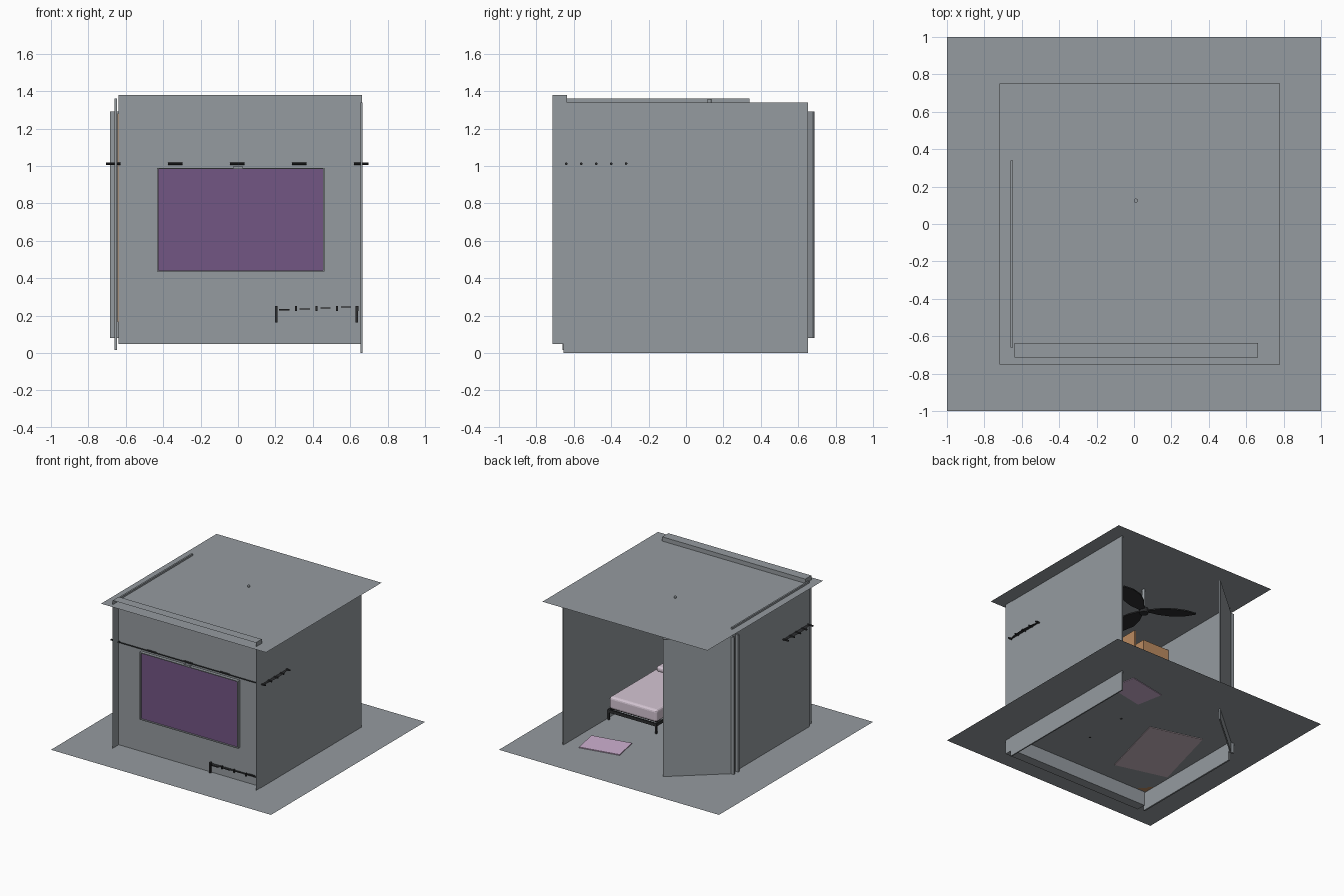
import bpy, bmesh, math
from mathutils import Matrix, Vector

if "Cube" in bpy.data.objects:
    bpy.data.objects.remove(bpy.data.objects["Cube"])


def mat(name, r, g, b):
    m = bpy.data.materials.new(name)
    m.diffuse_color = (r, g, b, 1)
    m.use_nodes = True
    m.node_tree.nodes["Principled BSDF"].inputs["Base Color"].default_value = m.diffuse_color
    return m


GREY = mat("wall grey", 0.30, 0.328, 0.35)
PURPLE = mat("window purple", 0.17, 0.092, 0.23)
BLACK = mat("black metal", 0.025, 0.026, 0.028)
PINK = mat("bedding pink", 0.66, 0.56, 0.65)
LILAC = mat("small rug lilac", 0.62, 0.44, 0.64)
ROSE = mat("large rug rose", 0.60, 0.48, 0.54)
BROWN = mat("wood brown", 0.50, 0.26, 0.12)


def finish(name, bm, material):
    me = bpy.data.meshes.new(name)
    bm.to_mesh(me)
    bm.free()
    me.materials.append(material)
    ob = bpy.data.objects.new(name, me)
    bpy.context.collection.objects.link(ob)
    return ob


def box(name, x, y, z, material, bevel=0, drop=None, angle=0):
    """Box from ranges; drop removes the face with that normal; angle turns about own centre."""
    bm = bmesh.new()
    bmesh.ops.create_cube(bm, size=1)
    bmesh.ops.scale(bm, verts=bm.verts, vec=(x[1] - x[0], y[1] - y[0], z[1] - z[0]))
    if drop:
        bm.normal_update()
        gone = [f for f in bm.faces if f.normal.dot(Vector(drop)) > 0.9]
        bmesh.ops.delete(bm, geom=gone, context='FACES')
    ob = finish(name, bm, material)
    ob.location = (sum(x) / 2, sum(y) / 2, sum(z) / 2)
    ob.rotation_euler.z = angle
    if bevel:
        mod = ob.modifiers.new("round", 'BEVEL')
        mod.width, mod.segments = bevel, 3
    return ob


def plane(name, x, y, z, material):
    bm = bmesh.new()
    bm.faces.new([bm.verts.new(p) for p in
                  ((x[0], y[0], z), (x[1], y[0], z), (x[1], y[1], z), (x[0], y[1], z))])
    return finish(name, bm, material)


def rod(name, a, b, r, material, sides=8):
    a, b = Vector(a), Vector(b)
    d = b - a
    bm = bmesh.new()
    bmesh.ops.create_cone(bm, cap_ends=True, segments=sides, radius1=r, radius2=r, depth=d.length)
    rot = d.to_track_quat('Z', 'Y').to_matrix().to_4x4()
    bmesh.ops.transform(bm, verts=bm.verts, matrix=Matrix.Translation((a + b) / 2) @ rot)
    return finish(name, bm, material)


FLOOR, ROOF = 0.165, 1.345

# shell of the room: the walls run through the floor, the back is open
plane("floor", (-1, 1), (-1, 1), FLOOR, GREY)
plane("roof", (-0.72, 0.78), (-0.75, 0.75), ROOF, GREY)
box("right_wall", (0.655, 0.665), (-0.656, 0.652), (0, 1.34), GREY)
box("left_wall", (-0.659, -0.646), (-0.66, 0.34), (0.015, 1.36), GREY)
box("front_wall", (-0.638, 0.662), (-0.715, -0.637), (0.048, 1.38), GREY, drop=(0, -1, 0))

# window with a frame
box("window_pane", (-0.425, 0.455), (-0.648, -0.632), (0.44, 0.983), PURPLE)
for i, (x, z) in enumerate((((-0.433, -0.425), (0.436, 0.99)), ((0.455, 0.463), (0.436, 0.99)),
                            ((-0.425, 0.455), (0.436, 0.441)), ((-0.425, 0.455), (0.983, 0.99)))):
    box(f"window_frame_{i}", x, (-0.662, -0.63), z, GREY)
box("window_latch", (-0.025, 0.025), (-0.66, -0.64), (0.985, 1.0), GREY)

# open door and its post
a, b = Vector((-0.655, 0.35)), Vector((-0.27, 0.682))
c, d = (a + b) / 2, b - a
box("door", (c.x - d.length / 2, c.x + d.length / 2), (c.y - 0.005, c.y + 0.005),
    (0.08, 1.29), GREY, angle=math.atan2(d.y, d.x))
box("door_post_outer", (-0.685, -0.66), (0.285, 0.30), (0.08, 1.29), GREY)
box("door_post_inner", (-0.685, -0.64), (0.34, 0.355), (0.08, 1.29), GREY)

# hanging rack: thin flat strips joined at the ends, with thicker sleeves
for j in range(5):
    y = -0.64 + 0.08 * j
    plane(f"rack_strip_{j}", (-0.69, 0.69), (y - 0.012, y + 0.012), 1.012, BLACK)
    for i in range(5):
        x = -0.667 + 0.3315 * i
        rod(f"rack_sleeve_{j}_{i}", (x - 0.04, y, 1.012), (x + 0.04, y, 1.012), 0.007, BLACK, 8)
for side in (-1, 1):
    bm = bmesh.new()
    pts = [(0.655, -0.31), (0.655, -0.65)] + [
        (0.675 + 0.022 * math.sin(math.pi * t / 6), -0.65 + 0.34 * t / 6) for t in range(7)]
    bm.faces.new([bm.verts.new((side * x, y, 1.012)) for x, y in pts])
    finish("rack_end", bm, BLACK)

# bed: legs, rails, slats, mattress and pillow
for x in (0.205, 0.635):
    for y in (-0.652, -0.27, 0.095):
        box("bed_leg", (x - 0.006, x + 0.006), (y - 0.006, y + 0.006), (0.162, 0.25), BLACK)
    box("bed_side_rail", (x - 0.006, x + 0.006), (-0.655, 0.1), (0.225, 0.25), BLACK)
box("bed_foot_rail", (0.2, 0.64), (0.089, 0.101), (0.225, 0.25), BLACK)
plane("bed_head_strip", (0.2, 0.64), (-0.658, -0.63), 0.24, BLACK)
for i in range(4):
    x = 0.255 + 0.11 * i
    box("bed_head_bar", (x - 0.035, x + 0.02), (-0.658, -0.645), (0.228 + 0.005 * i, 0.234 + 0.005 * i), BLACK)
    box("bed_head_stud", (x + 0.05, x + 0.06), (-0.658, -0.645), (0.225, 0.25), BLACK)
for i in range(8):
    y = -0.58 + i * 0.088
    box("bed_slat", (0.205, 0.635), (y - 0.02, y + 0.02), (0.237, 0.247), BLACK)
box("mattress", (0.205, 0.637), (-0.632, 0.09), (0.25, 0.352), PINK, bevel=0.02)
box("pillow", (0.24, 0.61), (-0.625, -0.48), (0.345, 0.39), PINK, bevel=0.018)

# rugs
box("small_rug", (0.225, 0.555), (0.375, 0.6), (0.16, 0.172), LILAC, angle=math.radians(11))
box("large_rug", (-0.55, -0.11), (-0.42, 0.21), (0.16, 0.172), ROSE, angle=math.radians(-15))

# wardrobe with an open door
box("wardrobe", (-0.644, -0.40), (-0.63, -0.365), (FLOOR, 1.28), BROWN)
box("wardrobe_door", (-0.27, -0.255), (-0.60, -0.30), (FLOOR, 1.28), BROWN)

# ceiling fan
FX, FY, FZ = 0.01, 0.125, 1.16
rod("fan_stem", (FX, FY, FZ), (FX, FY, 1.357), 0.011, GREY, 12)
rod("fan_hub", (FX, FY, FZ - 0.02), (FX, FY, FZ + 0.02), 0.035, BLACK, 16)
outline = ((0.03, 0.018), (0.12, 0.055), (0.22, 0.07), (0.32, 0.05), (0.395, 0.008))
for k in range(3):
    bm = bmesh.new()
    pts = list(outline) + [(u, -v) for u, v in reversed(outline)]
    face = bm.faces.new([bm.verts.new((u, v, 0.12 * v)) for u, v in pts])
    top = bmesh.ops.extrude_face_region(bm, geom=[face])
    up = [v for v in top['geom'] if isinstance(v, bmesh.types.BMVert)]
    bmesh.ops.translate(bm, verts=up, vec=(0, 0, 0.01))
    bmesh.ops.recalc_face_normals(bm, faces=bm.faces)
    blade = finish(f"fan_blade_{k}", bm, BLACK)
    blade.location = (FX, FY, FZ)
    blade.rotation_euler.z = math.radians(27 + 120 * k)
